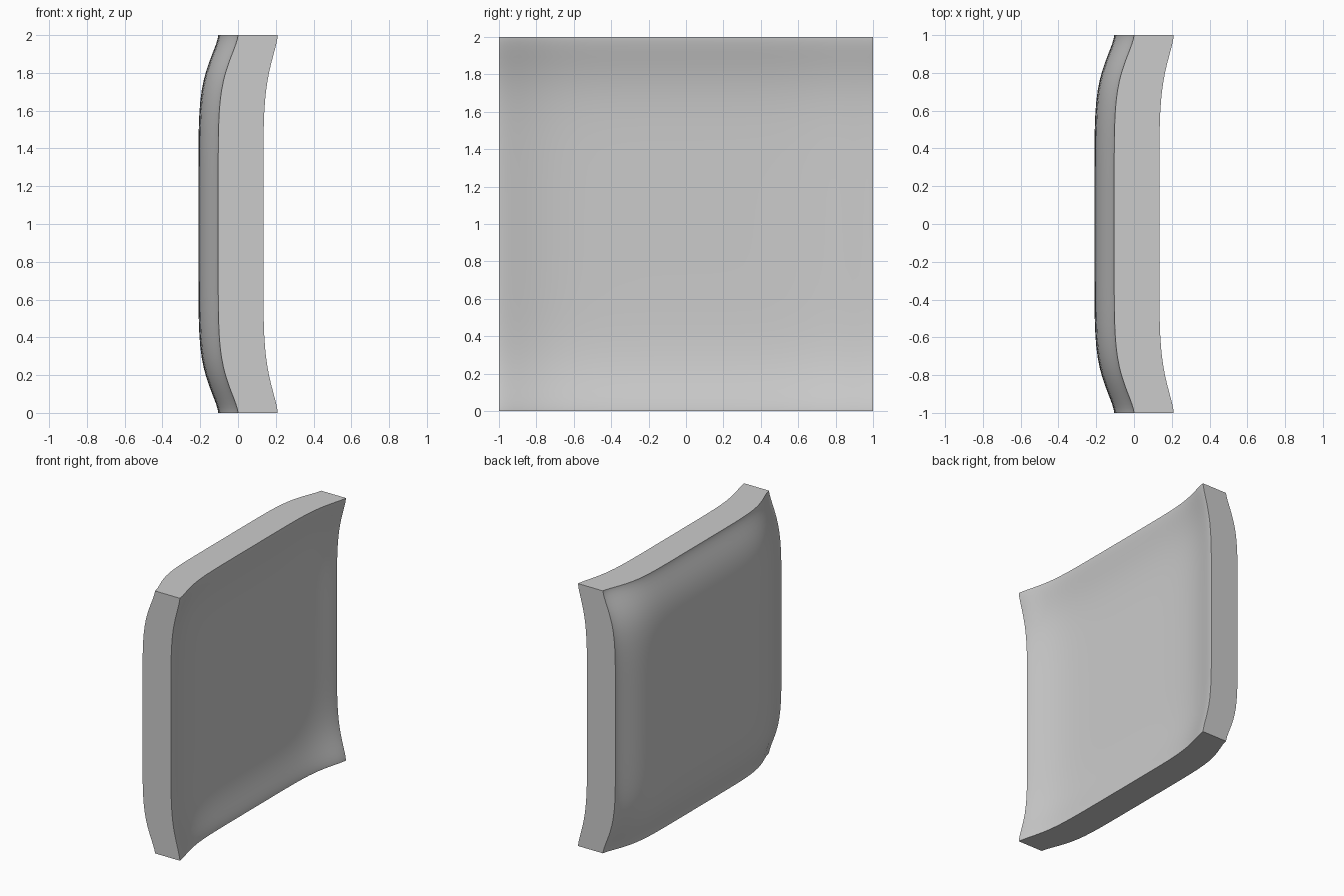
import bpy, bmesh, math

cube = bpy.data.objects.get("Cube")
if cube:
    bpy.data.objects.remove(cube, do_unlink=True)

SEGMENTS = 40


def make_material(name, value):
    mat = bpy.data.materials.new(name)
    mat.use_nodes = True
    colour = (value, value, value, 1)
    mat.diffuse_color = colour
    mat.node_tree.nodes["Principled BSDF"].inputs["Base Color"].default_value = colour
    return mat


def rise(t, reach):
    """Flared curve: 0 at the rim, easing to 1 towards the middle."""
    return 1 - math.exp(-((1 - abs(t)) / reach) ** 1.5)


def swell(y, z, reach):
    return rise(y, reach) + rise(z, reach)


# Square sheet, extruded into an outer and an inner skin joined by the rim
bm = bmesh.new()
bmesh.ops.create_grid(bm, x_segments=SEGMENTS, y_segments=SEGMENTS, size=1)
outer = list(bm.verts)
extruded = bmesh.ops.extrude_face_region(bm, geom=bm.faces[:], use_keep_orig=True)
inner = [v for v in extruded["geom"] if isinstance(v, bmesh.types.BMVert)]

# Bulge the outer skin and dish the inner one, with rows gathered near the rim
for verts, start, depth, reach in ((outer, 0.0, 0.105, 0.2), (inner, 0.21, 0.076, 0.21)):
    for v in verts:
        y, z = (math.sin(c * math.pi / 2) for c in v.co.xy)
        v.co = (start - depth * swell(y, z, reach), y, z + 1)
bmesh.ops.recalc_face_normals(bm, faces=bm.faces[:])

mesh = bpy.data.meshes.new("curved_panel")
bm.to_mesh(mesh)
bm.free()
panel = bpy.data.objects.new("curved_panel", mesh)
bpy.context.collection.objects.link(panel)
mesh.materials.append(make_material("light_grey", 0.6))

# Smooth skins, crisp rim
bpy.ops.object.select_all(action="DESELECT")
panel.select_set(True)
bpy.context.view_layer.objects.active = panel
bpy.ops.object.shade_smooth_by_angle(angle=math.radians(35))
